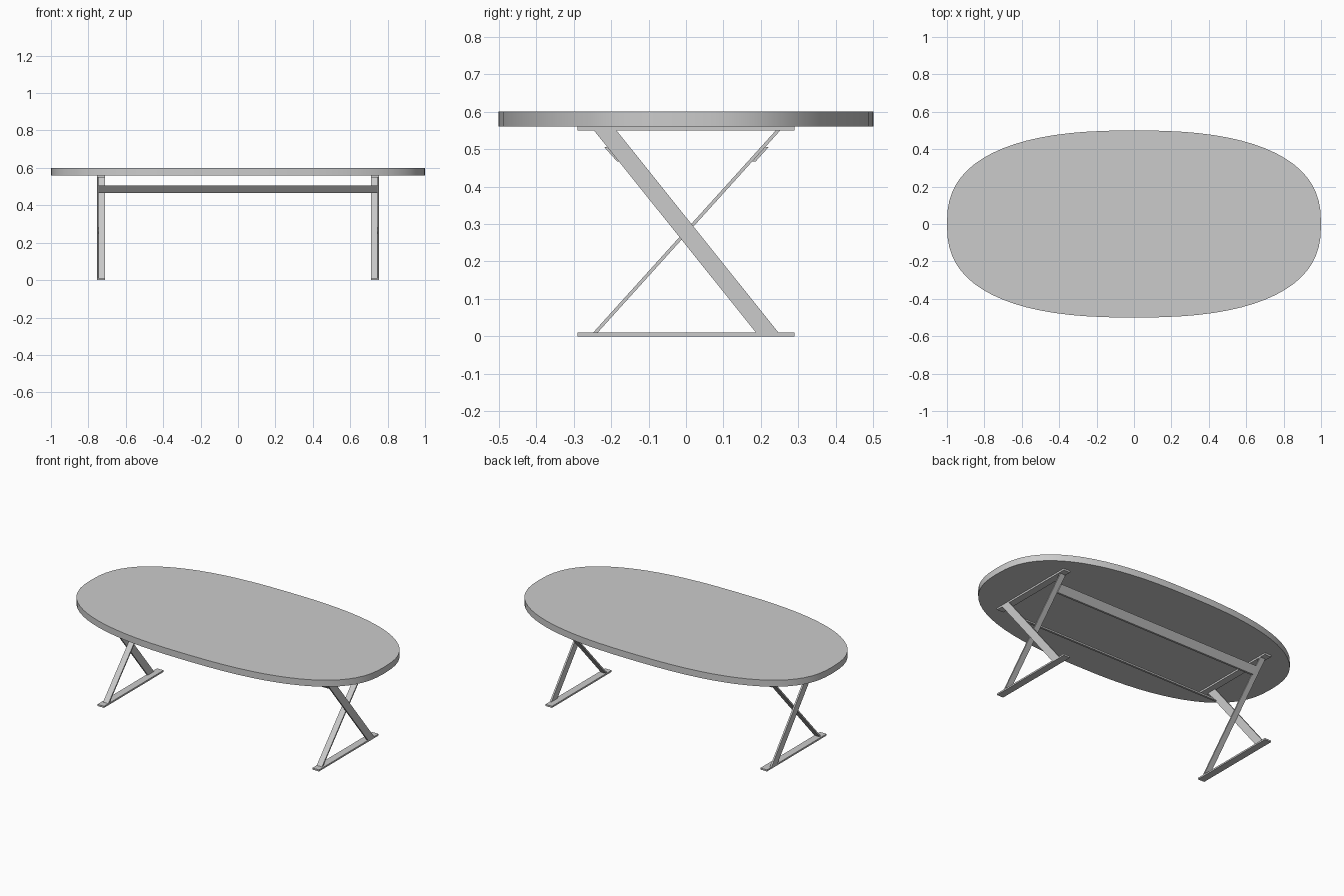
import bpy, bmesh, math

if "Cube" in bpy.data.objects:
    bpy.data.objects.remove(bpy.data.objects["Cube"])


def prism(name, outline, to_3d, lo, hi):
    """Extrude a flat outline between two levels; to_3d maps (a, b, level) to a point."""
    bm = bmesh.new()
    low = [bm.verts.new(to_3d(a, b, lo)) for a, b in outline]
    high = [bm.verts.new(to_3d(a, b, hi)) for a, b in outline]
    bm.faces.new(low)
    bm.faces.new(high)
    n = len(outline)
    for i in range(n):
        j = (i + 1) % n
        bm.faces.new((low[i], low[j], high[j], high[i]))
    bmesh.ops.recalc_face_normals(bm, faces=bm.faces)
    mesh = bpy.data.meshes.new(name)
    bm.to_mesh(mesh)
    bm.free()
    obj = bpy.data.objects.new(name, mesh)
    bpy.context.collection.objects.link(obj)
    return obj


def along_x(name, outline, x0, x1):
    return prism(name, outline, lambda y, z, x: (x, y, z), x0, x1)


def mirrored(obj):
    obj.modifiers.new("mirror", "MIRROR").use_axis = (True, False, False)


def rect(y0, y1, z0, z1):
    return [(y0, z0), (y1, z0), (y1, z1), (y0, z1)]


# Table top: rounded superellipse slab
def power(v):
    return math.copysign(abs(v) ** (2 / 2.5), v)


angles = [2 * math.pi * i / 72 for i in range(72)]
outline = [(power(math.cos(t)), 0.5 * power(math.sin(t))) for t in angles]
top = prism("table_top", outline, lambda x, y, z: (x, y, z), 0.56, 0.60)
bpy.context.view_layer.objects.active = top
top.select_set(True)
bpy.ops.object.shade_smooth_by_angle(angle=math.radians(30))

# Foot and mounting plates at each end
Z0, Z1 = 0.01, 0.549
mirrored(along_x("foot_plates", rect(-0.29, 0.29, 0, Z0), 0.71, 0.755))
mirrored(along_x("mounting_plates", rect(-0.29, 0.29, Z1, 0.56), 0.71, 0.755))

# Crossed flat bars: one on edge outside, one flat inside
mirrored(along_x("outer_diagonal_legs",
                 [(0.187, Z0), (0.247, Z0), (-0.185, Z1), (-0.245, Z1)], 0.745, 0.755))
mirrored(along_x("inner_diagonal_legs",
                 [(-0.248, Z0), (-0.236, Z0), (0.251, Z1), (0.239, Z1)], 0.71, 0.746))


# Long stretchers, tilted to follow the legs
def stretcher(name, side, half_length):
    prof = [(0.174, 0.467), (0.186, 0.467), (0.22, 0.505), (0.208, 0.505)]
    along_x(name, [(side * y - (0 if side > 0 else -0.002), z) for y, z in prof],
            -half_length, half_length)


stretcher("back_stretcher", 1, 0.712)
stretcher("front_stretcher", -1, 0.746)
